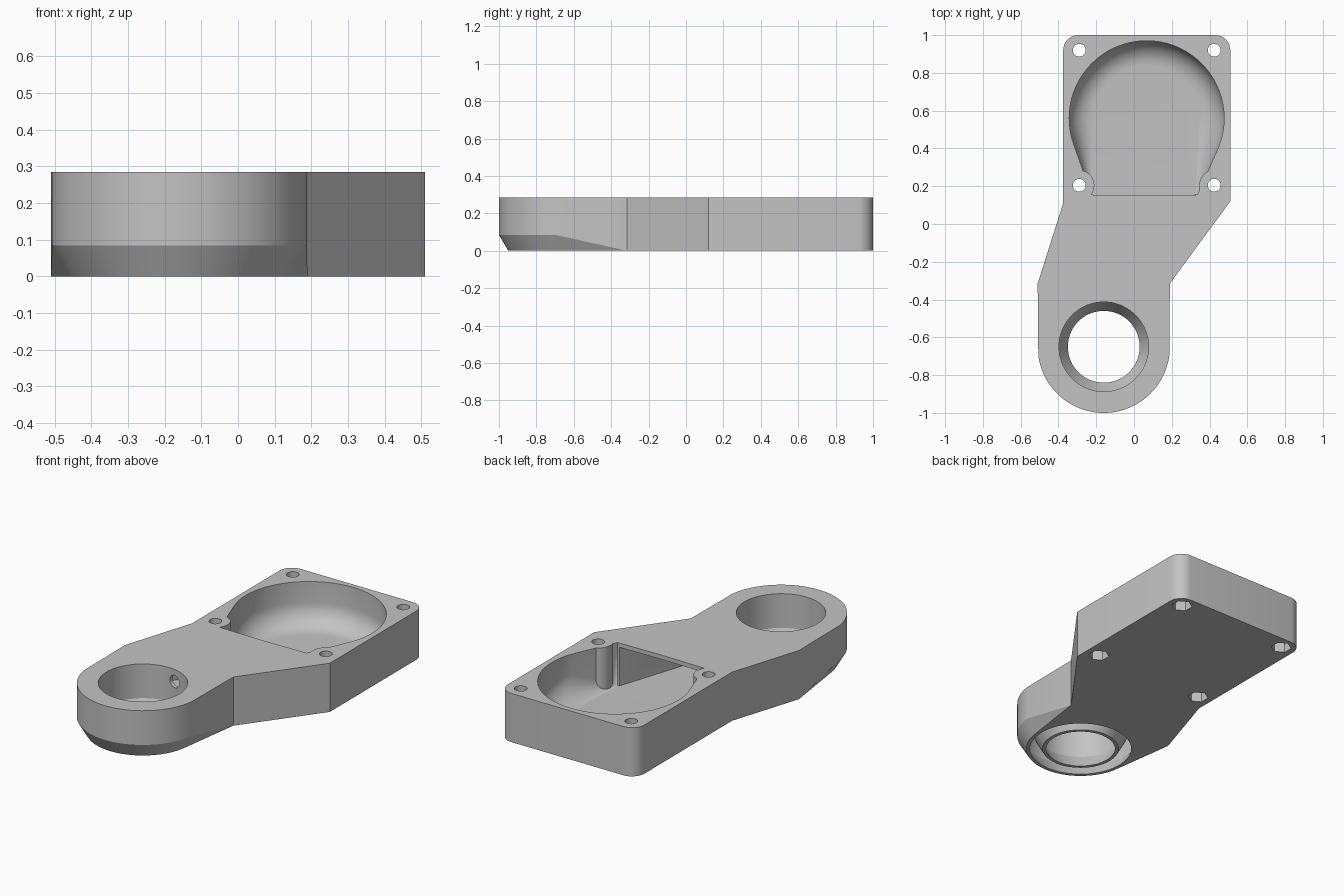
import bpy, bmesh
from math import sin, cos, pi, radians
from mathutils import Matrix, Vector

if "Cube" in bpy.data.objects:
    bpy.data.objects.remove(bpy.data.objects["Cube"])

HEIGHT, FLOOR, ROOF = 0.285, 0.035, 0.26
NOSE = (-0.16, -0.65)
FAN = (0.067, 0.56)
SCREWS = [(x, y) for x in (-0.29, 0.425) for y in (0.205, 0.92)]

grey = bpy.data.materials.new("plain grey")
grey.use_nodes = True
colour = (0.55, 0.55, 0.55, 1)
grey.diffuse_color = colour
grey.node_tree.nodes["Principled BSDF"].inputs["Base Color"].default_value = colour


def finish(bm, name):
    bmesh.ops.recalc_face_normals(bm, faces=bm.faces)
    mesh = bpy.data.meshes.new(name)
    bm.to_mesh(mesh)
    bm.free()
    mesh.materials.append(grey)
    ob = bpy.data.objects.new(name, mesh)
    bpy.context.collection.objects.link(ob)
    return ob


def arc(centre, r, start, end, steps):
    angles = [radians(start + (end - start) * i / steps) for i in range(steps + 1)]
    return [(centre[0] + r * cos(a), centre[1] + r * sin(a)) for a in angles]


def ring(centre, r, z, sides=72, turn=0):
    return [(x, y, z) for x, y in arc(centre, r, turn, turn + 360, sides)[:-1]]


def hull(points, name):
    bm = bmesh.new()
    for p in points:
        bm.verts.new(p)
    res = bmesh.ops.convex_hull(bm, input=bm.verts)
    loose = [v for v in bm.verts if not v.link_faces]
    bmesh.ops.delete(bm, geom=loose, context="VERTS")
    bmesh.ops.dissolve_limit(bm, angle_limit=0.002, verts=bm.verts, edges=bm.edges)
    return finish(bm, name)


def lathe(centre, profile, name, sides=72, turn=0):
    return hull([p for r, z in profile for p in ring(centre, r, z, sides, turn)], name)


def combine(target, tool, operation="DIFFERENCE"):
    mod = target.modifiers.new("combine", "BOOLEAN")
    mod.operation, mod.solver, mod.object = operation, "EXACT", tool
    bpy.context.view_layer.objects.active = target
    bpy.ops.object.modifier_apply(modifier=mod.name)
    bpy.data.objects.remove(tool)


def section(y, x0, x1, z0=FLOOR, z1=ROOF):
    return [(x, y, z) for x in (x0, x1) for z in (z0, z1)]


# Housing: square rear, tapered waist and round nose with a bevelled underside
nose_arc = arc(NOSE, 0.35, 188, 352, 44)
nose_low = arc(NOSE, 0.30, 188, 352, 44)
rest = [(0.19, -0.315), (0.51, 0.12)]
rest += arc((0.43, 0.92), 0.08, 0, 90, 8) + arc((-0.295, 0.92), 0.08, 90, 180, 8)
rest += [(-0.375, 0.11), (-0.51, -0.315)]
bm = bmesh.new()
top = [bm.verts.new((x, y, HEIGHT)) for x, y in nose_arc + rest]
wall = [bm.verts.new((x, y, 0.085)) for x, y in nose_arc]
low = [bm.verts.new((x, y, 0)) for x, y in nose_low]
base = [bm.verts.new((x, y, 0)) for x, y in rest]
side, bottom = wall + base, low + base
for i in range(len(top)):
    j = (i + 1) % len(top)
    bm.faces.new((top[i], top[j], side[j], side[i]))
    bevel = list(dict.fromkeys((side[i], side[j], bottom[j], bottom[i])))
    if len(bevel) > 2:
        bm.faces.new(bevel)
bm.faces.new(top)
bm.faces.new(bottom[::-1])
housing = finish(bm, "housing")

# Round pocket with a filleted floor and a straight mouth, notched around the screw posts
fillet = 0.13
points = section(0.155, -0.225, 0.335, FLOOR, 0.4) + ring(FAN, 0.41, 0.4)
for i in range(11):
    a = i / 10 * pi / 2
    points += ring(FAN, 0.41 - fillet * (1 - cos(a)), FLOOR + fillet * (1 - sin(a)))
pocket = hull(points, "pocket")
for x, y in SCREWS[::2] + SCREWS[1::2]:
    if y < FAN[1]:
        combine(pocket, lathe((x, y), [(0.08, -1), (0.08, 1)], "post", 40))
combine(housing, pocket)

# Hidden duct leading from the pocket to the ring chamber in the nose
combine(housing, hull(section(0.165, -0.22, 0.325) + section(-0.34, -0.48, 0.16), "duct"))
combine(housing, hull(section(-0.32, -0.485, 0.165) + ring(NOSE, 0.33, 0.085)
                      + ring(NOSE, 0.33, ROOF), "chamber"))
combine(housing, lathe(NOSE, [(0.268, -0.02), (0.33, 0.085), (0.33, 0.2)], "outlet"))

# Inner sleeve, its bore and the small cross hole
combine(housing, lathe(NOSE, [(0.21, 0), (0.257, 0.085), (0.257, 0.27)], "sleeve"), "UNION")
combine(housing, lathe(NOSE, [(0.179, -0.02), (0.237, 0.085), (0.237, 0.4)], "bore"))
cross = lathe((0, 0), [(0.036, 0.15), (0.036, 0.3)], "cross_hole", 24)
direction = Vector((FAN[0] - NOSE[0], FAN[1] - NOSE[1], 0))
cross.data.transform(Matrix.Translation((*NOSE, 0.215))
                     @ direction.to_track_quat("Z", "Y").to_matrix().to_4x4())
combine(housing, cross)

# Screw holes with hexagonal nut recesses underneath
for spot in SCREWS:
    combine(housing, lathe(spot, [(0.034, -0.1), (0.034, 0.4)], "screw_hole", 28))
    combine(housing, lathe(spot, [(0.056, -0.1), (0.056, 0.08)], "nut_recess", 6, 30))

# Smooth curved walls, crisp edges
bpy.ops.object.select_all(action="DESELECT")
housing.select_set(True)
bpy.context.view_layer.objects.active = housing
bpy.ops.object.shade_smooth_by_angle(angle=radians(25))
